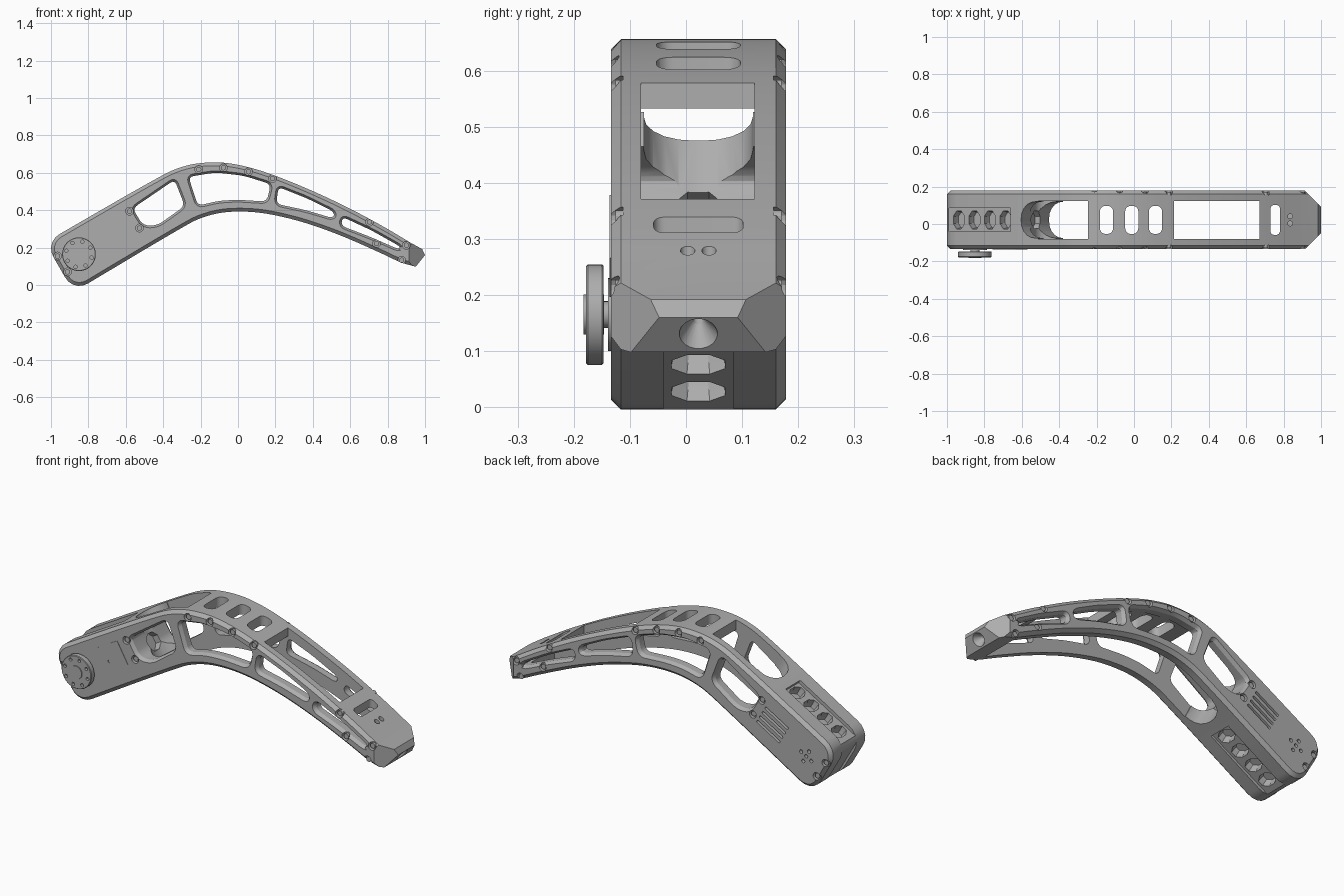
import bpy, bmesh
from math import pi, cos, sin, radians
from mathutils import Vector, Matrix

if "Cube" in bpy.data.objects:
    bpy.data.objects.remove(bpy.data.objects["Cube"])

grey = bpy.data.materials.new("machined grey")
grey.use_nodes = True
grey.diffuse_color = (0.42, 0.42, 0.42, 1)
grey.node_tree.nodes["Principled BSDF"].inputs["Base Color"].default_value = grey.diffuse_color

CY, HALF = 0.022, 0.156                      # middle and half thickness of the body
A = radians(30)
D = Vector((cos(A), 0, sin(A)))              # along the motor arm
N = Vector((-sin(A), 0, cos(A)))             # across the motor arm
X, Y, Z = Vector((1, 0, 0)), Vector((0, 1, 0)), Vector((0, 0, 1))


def arm(s, t, y=CY):
    return D * s + N * t + Y * y


def frame(u, v, w, o=Vector()):
    m = Matrix((u, v, w)).transposed().to_4x4()
    m.translation = o
    return m


SIDE = frame(X, Z, Y)


def fillet(pts, r=None, seg=5):
    """Polygon of (u, v[, r]) points with rounded corners."""
    out = []
    for i, p in enumerate(pts):
        c = Vector(p[:2])
        rad = r if r is not None else p[2]
        a, b = Vector(pts[i - 1][:2]) - c, Vector(pts[(i + 1) % len(pts)][:2]) - c
        if rad <= 0:
            out.append(c)
            continue
        p0 = c + a.normalized() * min(rad, a.length * 0.46)
        p2 = c + b.normalized() * min(rad, b.length * 0.46)
        for k in range(seg + 1):
            t = k / seg
            w0, w1, w2 = (1 - t) ** 2, 1.5 * t * (1 - t), t * t
            out.append((p0 * w0 + c * w1 + p2 * w2) / (w0 + w1 + w2))
    return out


def offset(pts, d):
    """Grow (d > 0) or shrink a closed polygon."""
    n = len(pts)
    area = sum(pts[i - 1].cross(pts[i]) for i in range(n))
    sign = 1 if area > 0 else -1
    out = []
    for i, p in enumerate(pts):
        e1, e2 = (p - pts[i - 1]).normalized(), (pts[(i + 1) % n] - p).normalized()
        n1, n2 = Vector((e1.y, -e1.x)), Vector((e2.y, -e2.x))
        out.append(p + (n1 + n2) / max(1 + n1.dot(n2), 0.4) * d * sign)
    return out


def loft(name, sections, m):
    """Solid through (height, polygon) sections in frame m."""
    bm = bmesh.new()
    rings = [[bm.verts.new(m @ Vector((p[0], p[1], w))) for p in pts] for w, pts in sections]
    n = len(rings[0])
    for lo, hi in zip(rings, rings[1:]):
        for i in range(n):
            bm.faces.new((lo[i - 1], lo[i], hi[i], hi[i - 1]))
    bm.faces.new(rings[0][::-1])
    bm.faces.new(rings[-1])
    bm.normal_update()
    if bm.calc_volume(signed=True) < 0:      # mirrored frame or clockwise polygon
        bmesh.ops.reverse_faces(bm, faces=bm.faces[:])
    me = bpy.data.meshes.new(name)
    bm.to_mesh(me)
    bm.free()
    me.materials.append(grey)
    ob = bpy.data.objects.new(name, me)
    bpy.context.collection.objects.link(ob)
    return ob


def circle(r, n=20, stretch=1.0):
    return [Vector((r * cos(2 * pi * (i + .5) / n), r * stretch * sin(2 * pi * (i + .5) / n)))
            for i in range(n)]


def rect(w, h, r=0.0):
    return fillet([(-w / 2, -h / 2), (w / 2, -h / 2), (w / 2, h / 2), (-w / 2, h / 2)], r)


def volume(me):
    bm = bmesh.new()
    bm.from_mesh(me)
    v = bm.calc_volume(signed=True)
    bm.free()
    return v


def cut(sections, m, target=None):
    """Subtract a loft, keeping the first solver result that is a sound solid."""
    ob = target or body
    c = loft("cutter", sections, m)
    mod = ob.modifiers.new("cut", "BOOLEAN")
    mod.operation, mod.object = "DIFFERENCE", c
    before = volume(ob.data)
    for solver in ("MANIFOLD", "EXACT", "FLOAT"):
        mod.solver = solver
        bpy.context.view_layer.update()
        deps = bpy.context.evaluated_depsgraph_get()
        result = bpy.data.meshes.new_from_object(ob.evaluated_get(deps))
        if 0.2 * before < volume(result) < 0.99999 * before:
            ob.data = result
            break
    ob.modifiers.remove(mod)
    bpy.data.objects.remove(c)


# Curved body with chamfered rims
corners = [arm(-0.78, 0.407), arm(-0.78, 0.713)]
outline = fillet([(c.x, c.z, 0.09) for c in corners] + [
    (-0.44, 0.57, .3), (-0.3, 0.638, .3), (-0.15, 0.66, .3), (0, 0.648, .3), (0.2, 0.588, .3),
    (0.5, 0.46, .3), (0.75, 0.33, .3), (0.92, 0.228, 0), (0.985, 0.192, 0), (1.0, 0.16, 0),
    (0.95, 0.098, 0), (0.87, 0.12, 0), (0.75, 0.178, .3), (0.5, 0.288, .3), (0.25, 0.367, .3),
    (0.03, 0.4, .3), (-0.17, 0.378, .3), (-0.33, 0.291, .3)])
small = offset(outline, -0.018)
body = loft("leg_body", [(CY - HALF, small), (CY - HALF + .018, outline),
                         (CY + HALF - .018, outline), (CY + HALF, small)], SIDE)

# Hollow between the side walls, leaving a top plate and a tip plate
hollow = [(-0.281, 0.06), (-0.556, 0.61), (-0.556, 0.85), (-0.245, 0.85), (-0.245, 0.592),
          (-0.15, 0.605), (0, 0.594), (0.215, 0.532), (0.215, 0.85), (0.67, 0.85),
          (0.67, 0.328), (0.85, 0.228), (0.85, 0.06)]
cut([(-0.08, hollow), (0.122, hollow)], SIDE)
bay = fillet([(-0.285, -.097, .09), (-0.1, -.097, 0), (-0.1, .097, 0), (-0.285, .097, .09)])
cut([(0.3, bay), (0.8, bay)], frame(D, Y, N, Y * CY))

# Side windows with bevelled rims
windows = [
    [(-0.57, 0.415), (-0.335, 0.575), (-0.275, 0.42), (-0.43, 0.31), (-0.51, 0.31), (-0.55, 0.37)],
    [(-0.275, 0.585), (-0.12, 0.61), (0.03, 0.593), (0.185, 0.545), (0.16, 0.438), (0, 0.448),
     (-0.1, 0.443), (-0.22, 0.415)],
    [(0.21, 0.535), (0.37, 0.472), (0.525, 0.395), (0.515, 0.347), (0.36, 0.393), (0.195, 0.428)],
    [(0.555, 0.375), (0.72, 0.298), (0.88, 0.208), (0.865, 0.18), (0.7, 0.252), (0.54, 0.313)]]
for pts in windows:
    hole = offset(fillet(pts, 0.035, 4), -0.008)
    wide = offset(hole, 0.018)
    cut([(CY - HALF - .01, wide), (CY - HALF + .018, hole),
         (CY + HALF - .018, hole), (CY + HALF + .01, wide)], SIDE)

# Slots in the top plate, slot and pin holes in the tip plate
for x in (-0.147, -0.012, 0.115):
    cut([(0.5, rect(.07, .15, .03)), (0.8, rect(.07, .15, .03))], frame(X, Y, Z, X * x + Y * CY))
cut([(0.2, rect(.05, .16, .02)), (0.5, rect(.05, .16, .02))], frame(X, Y, Z, X * .755 + Y * CY))
for y in (0.003, 0.041):
    cut([(0.255, circle(.013)), (0.4, circle(.013))], frame(X, Y, Z, X * .835 + Y * y))

# Shallow groove around the motor arm with rows of eight-sided pockets
for t in (0.713, 0.407):
    cut([(-.018, rect(.5, .125)), (.018, rect(.5, .125))], frame(D, Y, N, arm(-0.6, t)))
    side = 1 if t > 0.5 else -1
    for i in range(4):
        m = frame(D, Y, N * side, arm(-0.68 + i * 0.096, t))
        cut([(-.06, circle(.03, 8, 1.45)), (-.025, circle(.037, 8, 1.4)), (.02, circle(.037, 8, 1.4))], m)
cut([(-.012, rect(.4, .123)), (.02, rect(.4, .123))], frame(N, Y, -D, arm(-0.78, .56)))
cut([(-.03, circle(.05, 8)), (.05, circle(.05, 8))], frame(N, Y, D, arm(-0.285, .56)))

# Tip: chamfered corners and a conical socket
for s in (-1, 1):
    tri = [Vector((0.905, s * .165)), Vector((1.01, s * .06)), Vector((1.05, s * .2)), Vector((0.905, s * .2))]
    cut([(0, tri), (0.4, tri)], frame(X, Y, Z, Y * CY))
out = Vector((0.79, 0, -0.61))
cut([(-.07, circle(.009)), (-.04, circle(.01)), (0, circle(.034)), (.03, circle(.036))],
    frame(out.cross(Y), Y, out, Vector((0.975, CY, 0.132))))

# Recessed bolts on both sides
bolts = [(-.21, .618), (-.078, .627), (.056, .606), (.185, .57), (-.58, .395), (-.527, .305),
         (-.965, .155), (-.912, .07), (.703, .337), (.74, .222), (.9, .213), (.875, .133)]
for x, z in bolts:
    for s in (-1, 1):
        m = frame(X, Z, Y * s, Vector((x, CY + s * HALF, z)))
        cut([(-.022, circle(.021, 14)), (.02, circle(.021, 14))], m)
        loft("bolt", [(-.03, circle(.014, 12)), (-.008, circle(.014, 12))], m)

# Back cover: cooling slots and a cross of screw holes
back = Y * (CY + HALF)
for i in range(4):
    m = frame(D, N, Y, arm(-0.42, 0.515 + i * 0.033, 0) + back)
    cut([(-.02, rect(.16, .014, .006)), (.02, rect(.16, .014, .006))], m)
for a, b in ((0, 0), (.035, 0), (-.035, 0), (0, .035), (0, -.035)):
    cut([(-.02, circle(.01, 12)), (.02, circle(.01, 12))], frame(D, N, Y, arm(-.654 + a, .565 + b, 0) + back))

# Flush access panel on the front
face = CY - HALF
panel = loft("access_panel", [(-.002, rect(.14, .13)), (.006, rect(.14, .13))],
             frame(D, N, Y, arm(-.43, .58, face)))
cut([(-.02, circle(.01, 12)), (.004, circle(.01, 12))], frame(D, N, Y, arm(-.46, .56, face)), panel)

# Output disc with hub and ring of screw holes
axle = frame(D, N, -Y, arm(-.654, .568, face))
loft("motor_collar", [(-.005, circle(.065, 32)), (.005, circle(.065, 32))], axle)
loft("motor_shaft", [(0, circle(.024)), (.02, circle(.024))], axle)
loft("motor_hub", [(.012, circle(.036, 24)), (.049, circle(.036, 24))], axle)
disc = loft("output_disc", [(.013, circle(.087, 48)), (.016, circle(.09, 48)), (.041, circle(.09, 48)),
                            (.044, circle(.087, 48))], axle)
for i in range(8):
    a = i * pi / 4
    cut([(.03, circle(.009, 12)), (.06, circle(.009, 12))],
        axle @ Matrix.Translation((.07 * cos(a), .07 * sin(a), 0)), disc)

# Smooth the curves, keep the machined edges crisp
for ob in bpy.context.scene.objects:
    ob.select_set(ob.type == "MESH")
bpy.context.view_layer.objects.active = body
bpy.ops.object.shade_smooth_by_angle(angle=radians(25))
